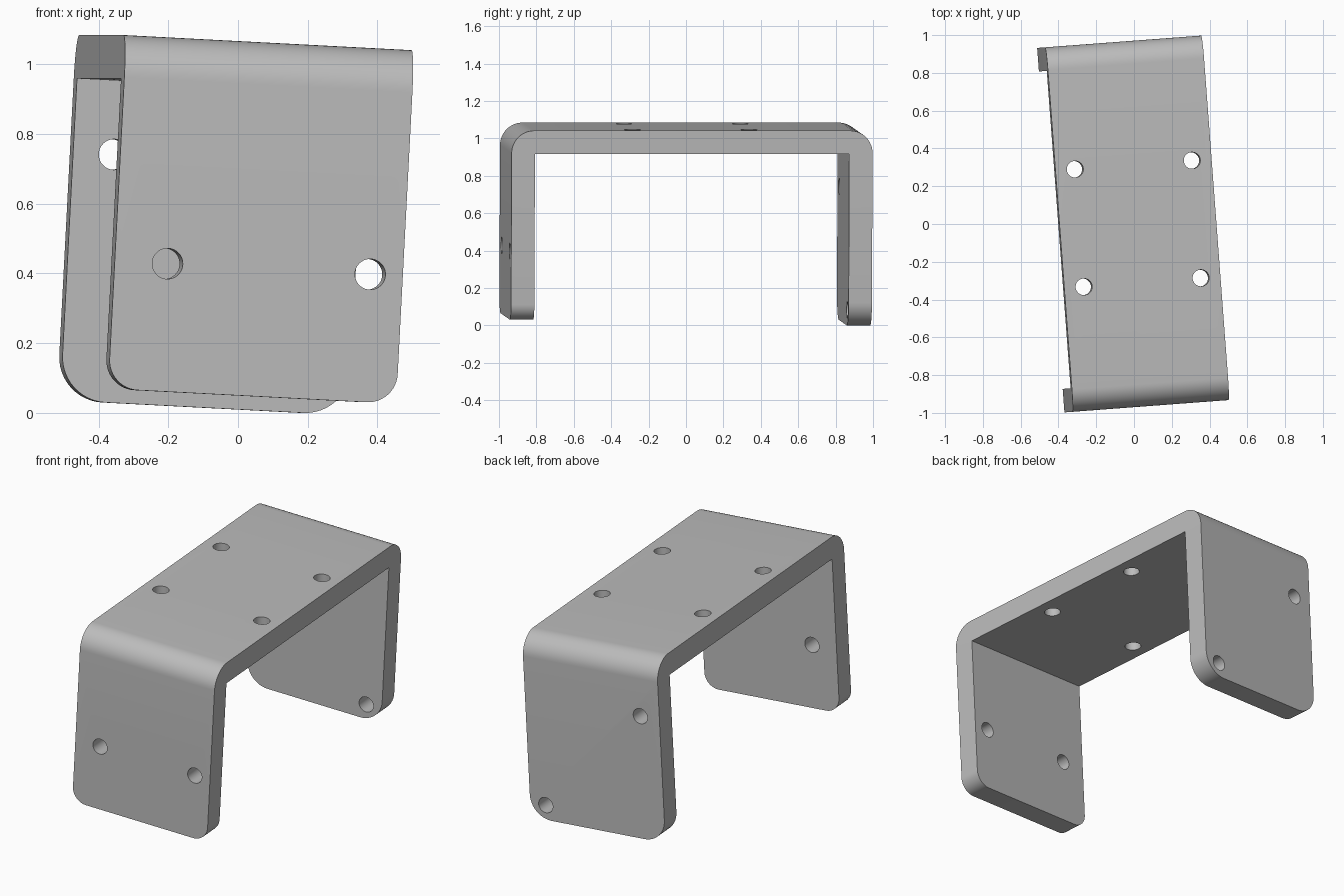
import bpy, bmesh, math
from mathutils import Matrix, Euler, Vector

cube = bpy.data.objects.get("Cube")
if cube:
    bpy.data.objects.remove(cube, do_unlink=True)

# Bracket dimensions; local origin is the centre of the top surface
WIDTH, LENGTH, THICK = 0.83, 1.935, 0.125
FRONT_LEG, BACK_LEG = 1.016, 1.049
FRONT_CORNER, BACK_CORNER = 0.085, 0.13
BEND = 0.12
HOLE = 0.044

grey = bpy.data.materials.new("plain_grey")
grey.use_nodes = True
colour = (0.5, 0.5, 0.5, 1)
grey.diffuse_color = colour
grey.node_tree.nodes["Principled BSDF"].inputs["Base Color"].default_value = colour


def bend_arc(cy, start, steps=12):
    """Quarter circle of the outer bend, in the y-z plane."""
    return [(cy + BEND * math.cos(start - math.pi / 2 * i / steps),
             -BEND + BEND * math.sin(start - math.pi / 2 * i / steps))
            for i in range(steps + 1)]


# U-shaped side profile: rounded outside, sharp inside
h = LENGTH / 2
profile = ([(-h, -FRONT_LEG)]
           + bend_arc(-h + BEND, math.pi)
           + bend_arc(h - BEND, math.pi / 2)
           + [(h, -BACK_LEG), (h - THICK, -BACK_LEG), (h - THICK, -THICK),
              (-h + THICK, -THICK), (-h + THICK, -FRONT_LEG)])

bm = bmesh.new()
side = bm.faces.new([bm.verts.new((-WIDTH / 2, y, z)) for y, z in profile])
new = bmesh.ops.extrude_face_region(bm, geom=[side])["geom"]
bmesh.ops.translate(bm, vec=(WIDTH, 0, 0),
                    verts=[v for v in new if isinstance(v, bmesh.types.BMVert)])
bmesh.ops.recalc_face_normals(bm, faces=bm.faces)

# Rounded lower corners of both legs
for sign, leg, radius in ((-1, FRONT_LEG, FRONT_CORNER), (1, BACK_LEG, BACK_CORNER)):
    corners = [e for e in bm.edges
               if all(abs(v.co.z + leg) < 1e-4 and v.co.y * sign > 0 for v in e.verts)
               and abs(e.verts[0].co.x - e.verts[1].co.x) < 1e-4]
    bmesh.ops.bevel(bm, geom=corners, offset=radius, segments=12,
                    profile=0.5, affect='EDGES')

mesh = bpy.data.meshes.new("bracket")
bm.to_mesh(mesh)
bm.free()
mesh.materials.append(grey)
bracket = bpy.data.objects.new("bracket", mesh)
bpy.context.collection.objects.link(bracket)

# Screw holes: four in the top, two in each leg
along_y = Matrix.Rotation(math.pi / 2, 4, 'X')
holes = [(Vector((x, y, -THICK / 2)), Matrix())
         for x in (-0.311, 0.311) for y in (-0.312, 0.312)]
holes += [(Vector((x, -h + THICK / 2, -0.649)), along_y) for x in (-0.263, 0.321)]
holes += [(Vector((x, h - THICK / 2, z)), along_y)
          for x, z in ((-0.297, -0.337), (0.319, -0.964))]

cut = bmesh.new()
for place, turn in holes:
    bmesh.ops.create_cone(cut, cap_ends=True, segments=40, radius1=HOLE, radius2=HOLE,
                          depth=THICK * 2, matrix=Matrix.Translation(place) @ turn)
cut_mesh = bpy.data.meshes.new("hole_cutter")
cut.to_mesh(cut_mesh)
cut.free()
cut_mesh.materials.append(grey)
cutter = bpy.data.objects.new("hole_cutter", cut_mesh)
cutter.hide_render = True
bpy.context.collection.objects.link(cutter)

mod = bracket.modifiers.new("holes", 'BOOLEAN')
mod.operation = 'DIFFERENCE'
mod.solver = 'EXACT'
mod.object = cutter
bpy.ops.object.select_all(action='DESELECT')
bpy.context.view_layer.objects.active = bracket
bracket.select_set(True)
bpy.ops.object.modifier_apply(modifier=mod.name)
bpy.data.objects.remove(cutter, do_unlink=True)
bpy.ops.object.shade_smooth_by_angle(angle=math.radians(30))

# Slightly tilted and turned stance
bracket.rotation_euler = Euler((0, math.radians(3), math.radians(4.3)))
bracket.location = (0.021, 0.002, 1.0625)
